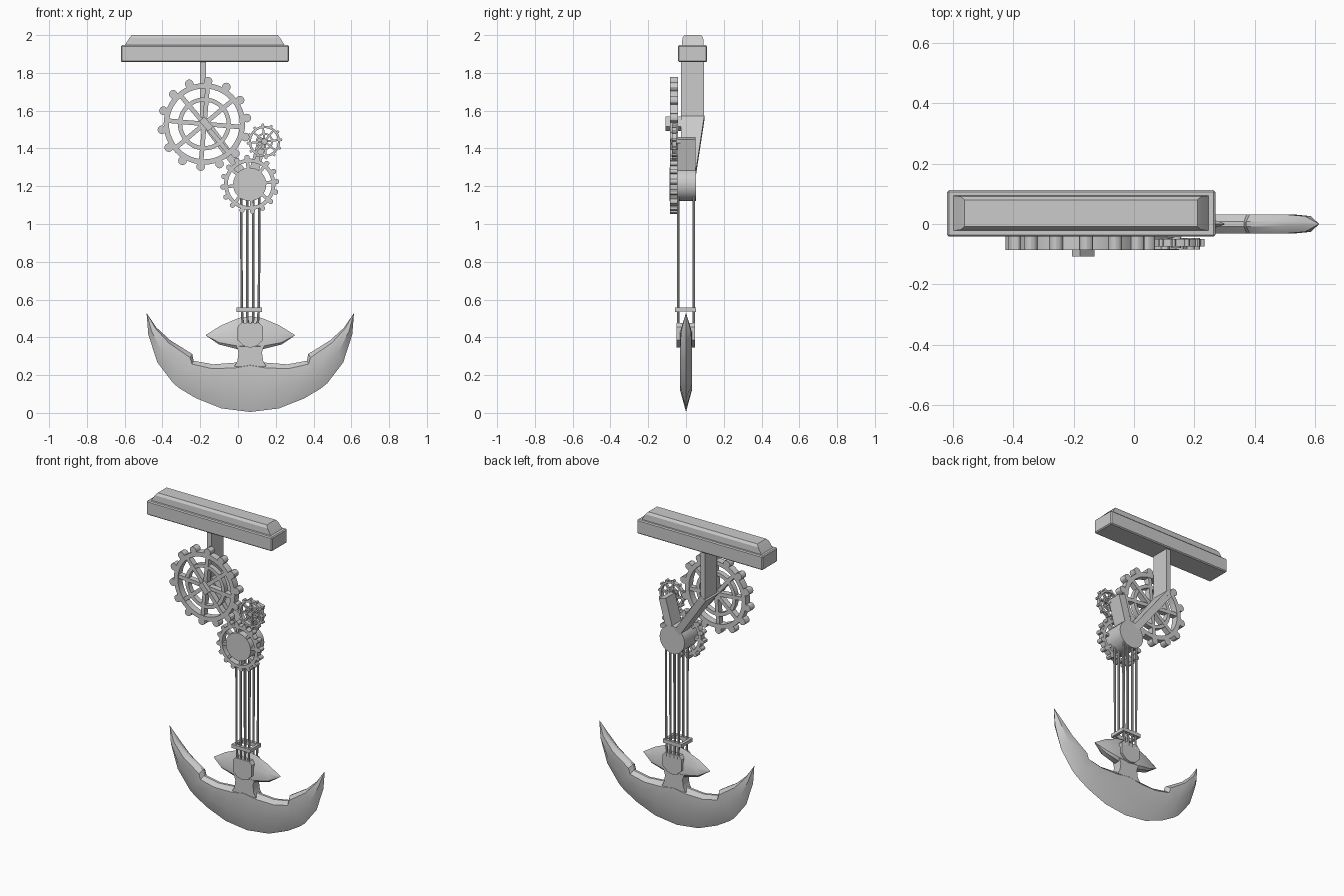
import bpy, bmesh, math
from mathutils import Vector

if "Cube" in bpy.data.objects:
    bpy.data.objects.remove(bpy.data.objects["Cube"])

GREY = bpy.data.materials.new("plain_grey")
GREY.diffuse_color = (0.6, 0.6, 0.6, 1)
GREY.use_nodes = True
GREY.node_tree.nodes["Principled BSDF"].inputs["Base Color"].default_value = GREY.diffuse_color
CX = 0.065  # centre line of the blade and rods


def finish(name, bm, smooth=True):
    bmesh.ops.recalc_face_normals(bm, faces=bm.faces)
    me = bpy.data.meshes.new(name)
    bm.to_mesh(me)
    bm.free()
    me.materials.append(GREY)
    ob = bpy.data.objects.new(name, me)
    bpy.context.collection.objects.link(ob)
    if smooth:
        bpy.ops.object.select_all(action='DESELECT')
        ob.select_set(True)
        bpy.context.view_layer.objects.active = ob
        bpy.ops.object.shade_smooth_by_angle(angle=math.radians(30))
    return ob


def loft(bm, rings, caps=True, closed=False):
    vs = [[bm.verts.new(p) for p in r] for r in rings]
    n = len(vs[0])
    pairs = list(zip(vs, vs[1:])) + ([(vs[-1], vs[0])] if closed else [])
    for a, b in pairs:
        for i in range(n):
            j = (i + 1) % n
            bm.faces.new((a[i], a[j], b[j], b[i]))
    if caps and not closed:
        bm.faces.new(vs[0])
        bm.faces.new(vs[-1])


def prism(bm, pts, y0, y1):
    loft(bm, [[(x, y, z) for x, z in pts] for y in (y0, y1)])


def circle(x, z, r, n, phase=0.0):
    return [(x + r * math.cos(phase + 2 * math.pi * i / n),
             z + r * math.sin(phase + 2 * math.pi * i / n)) for i in range(n)]


def strip(p, q, w):
    """Rectangle of width w running from p to q in the xz plane."""
    p, q = Vector(p), Vector(q)
    d = (q - p).normalized() * w / 2
    s = Vector((-d.y, d.x))
    return [tuple(v) for v in (p + s, q + s, q - s, p - s)]


def box(bm, x0, x1, y0, y1, z0, z1):
    prism(bm, [(x0, z0), (x1, z0), (x1, z1), (x0, z1)], y0, y1)


def rim(bm, x, z, r0, r1, y0, y1, n=48):
    rings = []
    for i in range(n):
        c, s = math.cos(2 * math.pi * i / n), math.sin(2 * math.pi * i / n)
        rings.append([(x + r * c, y, z + r * s)
                      for r, y in ((r0, y0), (r1, y0), (r1, y1), (r0, y1))])
    loft(bm, rings, closed=True)


def gear(name, x, z, R, tooth, teeth, rim_w, inner, y0, y1, phase, spokes=8):
    bm = bmesh.new()
    r1 = R - 1.5 * tooth
    rim(bm, x, z, r1 - rim_w, r1, y0, y1)
    if inner:
        rim(bm, x, z, inner - rim_w * 0.8, inner, y0 + .006, y1 - .006)
    for i in range(teeth):
        a = phase + 2 * math.pi * i / teeth
        c = R - tooth
        prism(bm, circle(x + c * math.cos(a), z + c * math.sin(a), tooth, 12), y0, y1)
    for i in range(spokes):
        a = phase + 2 * math.pi * i / spokes
        r = r1 - rim_w / 2
        prism(bm, strip((x, z), (x + r * math.cos(a), z + r * math.sin(a)), rim_w * .85),
              y0 + .004, y1 - .004)
    finish(name, bm)


# Ceiling mount: lower slab and tapered upper slab
bm = bmesh.new()
box(bm, -0.62, 0.27, -0.042, 0.112, 1.857, 1.947)
bmesh.ops.bevel(bm, geom=bm.edges[:], offset=0.006, segments=1, affect='EDGES')
finish("mount_slab", bm)
bm = bmesh.new()
loft(bm, [[(x0, y0, z), (x1, y0, z), (x1, y1, z), (x0, y1, z)] for x0, x1, y0, y1, z in (
    (-0.60, 0.248, -0.022, 0.094, 1.945),
    (-0.575, 0.223, -0.019, 0.091, 1.985),
    (-0.562, 0.21, -0.008, 0.08, 2.0))])
finish("mount_cap", bm)

# Hanging post with the diagonal arm that narrows towards the hub
bm = bmesh.new()
box(bm, -0.2, -0.17, -0.026, 0.095, 1.54, 1.86)
finish("post", bm)
bm = bmesh.new()
top, low = strip((-0.19, 1.56), (0.06, 1.22), 0.045)[::3], strip((-0.19, 1.56), (0.06, 1.22), 0.045)[1:3]
loft(bm, [[(a[0], y0, a[1]), (b[0], y0, b[1]), (b[0], y1, b[1]), (a[0], y1, a[1])]
          for (a, b), y0, y1 in ((top, -0.026, 0.097), (low, -0.026, 0.045))])
finish("diagonal_arm", bm)

# Short arm carrying the small gear
bm = bmesh.new()
prism(bm, strip((0.065, 1.21), (0.133, 1.455), 0.05), -0.045, 0.05)
finish("short_arm", bm)

# Hub
bm = bmesh.new()
prism(bm, circle(0.062, 1.21, 0.088, 32), -0.087, 0.052)
finish("hub", bm)

# Gears and their axles
gear("large_gear", -0.178, 1.53, 0.25, 0.023, 14, 0.028, 0.14, -0.086, -0.042, math.radians(85))
gear("medium_gear", 0.062, 1.21, 0.157, 0.014, 16, 0.02, 0, -0.084, -0.046, 0.1)
gear("small_gear", 0.14, 1.437, 0.095, 0.008, 12, 0.012, 0.045, -0.074, -0.05, 0.1)
bm = bmesh.new()
prism(bm, strip((-0.192, 1.556), (-0.145, 1.503), 0.036), -0.108, -0.02)
finish("large_axle", bm)
bm = bmesh.new()
prism(bm, circle(0.14, 1.437, 0.016, 12), -0.08, -0.03)
finish("small_axle", bm)

# Rods in two rows, drawing slightly together at the foot
bm = bmesh.new()
for y in (-0.042, 0.042):
    for dx in (-0.048, -0.017, 0.017, 0.048):
        loft(bm, [[(px, y + pz, z) for px, pz in circle(CX + dx * k, 0, 0.0065, 8)]
                  for z, k in ((1.18, 1), (0.56, 0.95), (0.45, 0.8))])
finish("rods", bm)

# Clamp frame around the rods
bm = bmesh.new()
for y in (-0.046, 0.042):
    box(bm, -0.007, 0.127, y - 0.011, y + 0.011, 0.535, 0.558)
for x in (0.002, 0.118):
    box(bm, x - 0.009, x + 0.009, -0.04, 0.04, 0.536, 0.557)
finish("clamp_frame", bm)

# Shield-shaped socket at the foot of the rods
bm = bmesh.new()
half = [(0.05, 0.475), (0.067, 0.455), (0.067, 0.385), (0.035, 0.355), (0, 0.345)]
outline = [(CX + x, z) for x, z in half] + [(CX - x, z) for x, z in half[-2::-1]]
prism(bm, outline, -0.05, 0.047)
finish("rod_socket", bm)


def blade(name, stations, a, b, edge):
    """Loft bevelled sections: (outer x, z, inner x, z, half thickness), mirrored."""
    full = stations + [(-s[0], s[1], -s[2], s[3], s[4]) for s in stations[-2::-1]]
    rings = []
    for ox, oz, ix, iz, t in full:
        o, i = Vector((CX + ox, 0, oz)), Vector((CX + ix, 0, iz))
        f1, f2, dy = o.lerp(i, a), o.lerp(i, b), Vector((0, t, 0))
        e = dy * edge
        rings.append([o, f1 - dy, f2 - dy, i - e, i + e, f2 + dy, f1 + dy])
    bm = bmesh.new()
    loft(bm, rings)
    bmesh.ops.remove_doubles(bm, verts=bm.verts, dist=0.0005)
    return finish(name, bm)


# Large crescent blade
blade("crescent_blade", [
    (-0.549, 0.527, -0.547, 0.526, 0.001), (-0.540, 0.415, -0.497, 0.452, 0.026),
    (-0.492, 0.267, -0.423, 0.384, 0.032), (-0.407, 0.156, -0.307, 0.312, 0.032),
    (-0.372, 0.128, -0.300, 0.276, 0.032), (-0.286, 0.077, -0.196, 0.257, 0.032),
    (-0.153, 0.024, -0.080, 0.266, 0.032), (0, 0.005, 0, 0.285, 0.032)], 0.42, 0.88, 0.25)

# Small upper crescent
blade("upper_crescent", [
    (-0.236, 0.412, -0.235, 0.409, 0.002), (-0.155, 0.463, -0.165, 0.362, 0.026),
    (-0.060, 0.503, -0.070, 0.338, 0.032), (0, 0.510, 0, 0.335, 0.032)], 0.45, 0.9, 0.6)

# Neck joining the two crescents
bm = bmesh.new()
neck = [(0.085, 0.245), (0.068, 0.275), (0.062, 0.32), (0.075, 0.36)]
prism(bm, [(CX + x, z) for x, z in neck] + [(CX - x, z) for x, z in neck[::-1]], -0.031, 0.031)
finish("neck", bm)
